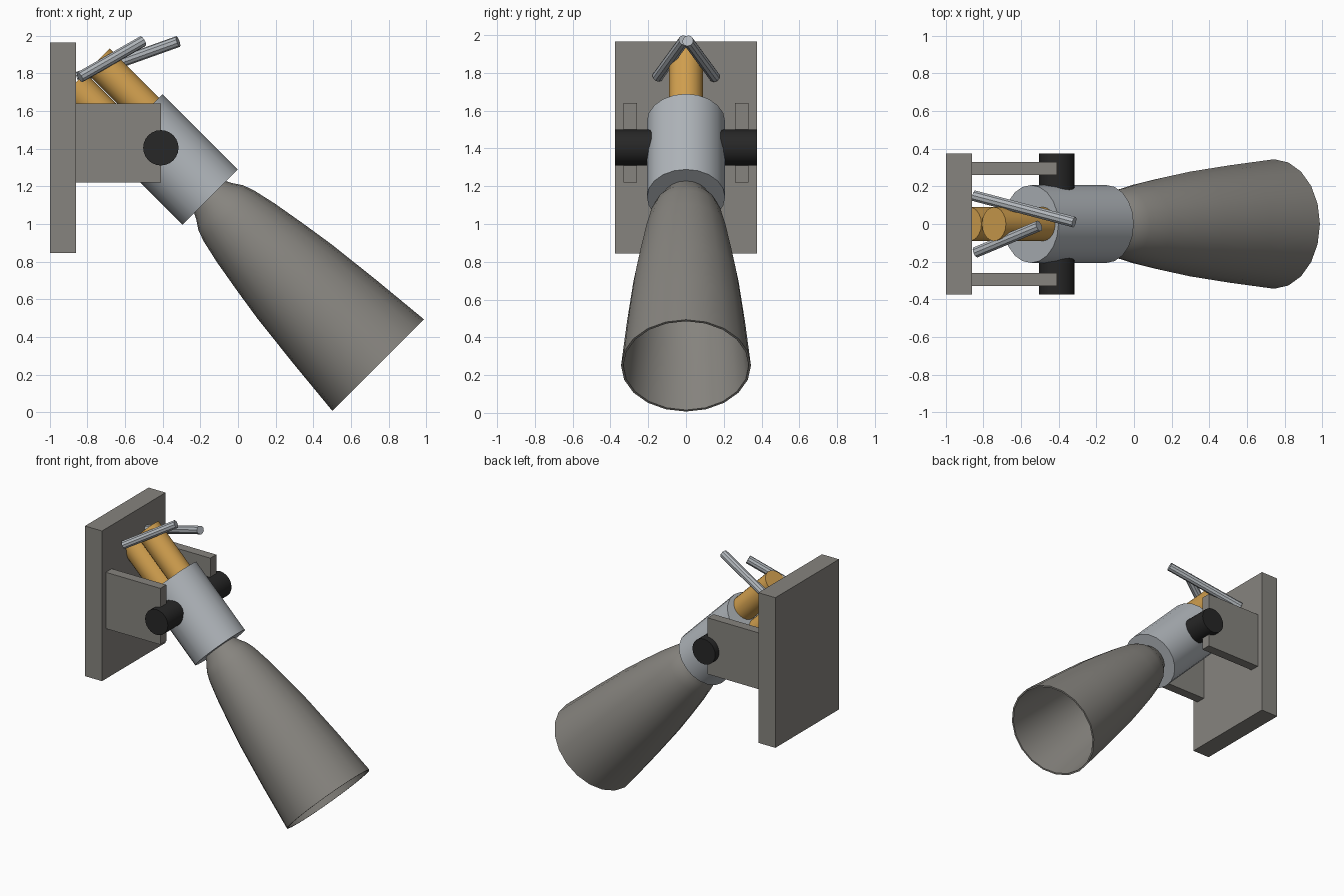
import bpy, bmesh, math
from mathutils import Vector, Matrix

if "Cube" in bpy.data.objects:
    bpy.data.objects.remove(bpy.data.objects["Cube"])


def material(name, rgb):
    m = bpy.data.materials.new(name)
    m.use_nodes = True
    m.diffuse_color = (*rgb, 1)
    bsdf = next(n for n in m.node_tree.nodes if n.type == 'BSDF_PRINCIPLED')
    bsdf.inputs["Base Color"].default_value = (*rgb, 1)
    return m


GREY = material("warm grey metal", (0.24, 0.23, 0.21))
SILVER = material("light silver", (0.44, 0.47, 0.50))
COPPER = material("copper orange", (0.66, 0.36, 0.08))
BLACK = material("black rubber", (0.02, 0.02, 0.02))


def finish(name, bm, mat, smooth=False):
    bmesh.ops.recalc_face_normals(bm, faces=bm.faces)
    mesh = bpy.data.meshes.new(name)
    bm.to_mesh(mesh)
    bm.free()
    mesh.materials.append(mat)
    ob = bpy.data.objects.new(name, mesh)
    bpy.context.collection.objects.link(ob)
    if smooth:
        bpy.ops.object.select_all(action='DESELECT')
        bpy.context.view_layer.objects.active = ob
        ob.select_set(True)
        bpy.ops.object.shade_smooth_by_angle(angle=math.radians(35))
    return ob


def box(name, lo, hi, mat):
    lo, hi = Vector(lo), Vector(hi)
    bm = bmesh.new()
    size = Matrix.Diagonal((*(hi - lo), 1))
    bmesh.ops.create_cube(bm, size=1, matrix=Matrix.Translation((lo + hi) / 2) @ size)
    return finish(name, bm, mat)


def rod(name, start, end, radius, mat, sides=20):
    start, end = Vector(start), Vector(end)
    axis = end - start
    place = Matrix.Translation((start + end) / 2) @ axis.to_track_quat('Z', 'Y').to_matrix().to_4x4()
    bm = bmesh.new()
    bmesh.ops.create_cone(bm, cap_ends=True, segments=sides, radius1=radius,
                          radius2=radius, depth=axis.length, matrix=place)
    return finish(name, bm, mat, True)


def lathe(name, profile, place, mat, sides=20):
    """Closed profile of (distance along axis, radius) turned around local z."""
    bm = bmesh.new()
    rings = []
    for i in range(sides):
        a = math.tau * i / sides
        rings.append([bm.verts.new(place @ Vector((r * math.cos(a), r * math.sin(a), t)))
                      for t, r in profile])
    n = len(profile)
    for i in range(sides):
        a, b = rings[i], rings[(i + 1) % sides]
        for j in range(n):
            k = (j + 1) % n
            bm.faces.new((a[j], a[k], b[k], b[j]))
    return finish(name, bm, mat, True)


# Engine axis: tilted down at 45 degrees through the pivot
PIVOT = Vector((-0.41, 0, 1.405))
AXIS = Vector((1, 0, -1)).normalized()
ACROSS = Vector((1, 0, 1)).normalized()


def along(t, offset=0):
    return PIVOT + AXIS * t + ACROSS * offset


# Wall mount and its two brackets
box("mounting_plate", (-1, -0.375, 0.845), (-0.86, 0.375, 1.965), GREY)
for side, y in (("left", 0.295), ("right", -0.295)):
    box(side + "_bracket", (-0.86, y - 0.035, 1.22), (-0.41, y + 0.035, 1.64), GREY)

# Pivot pin through the chamber
rod("pivot_pin", (-0.41, -0.375, 1.405), (-0.41, 0.375, 1.405), 0.094, BLACK, 24)

# Combustion chamber and the two feed pipes
rod("chamber", along(-0.195), along(0.371), 0.207, SILVER)
for label, offset in (("upper", 0.092), ("lower", -0.092)):
    rod(label + "_feed_pipe", along(-0.565, offset), along(-0.15, offset), 0.09, COPPER)

# Thin-walled bell nozzle, open at the exit
outer = [(0.36, 0.115), (0.40, 0.135), (0.45, 0.168), (0.51, 0.19), (0.64, 0.219),
         (0.82, 0.25), (1.0, 0.278), (1.3, 0.312), (1.633, 0.344)]
inner = [(t, r - 0.012) for t, r in reversed(outer)]
frame = Matrix.Translation(PIVOT) @ AXIS.to_track_quat('Z', 'Y').to_matrix().to_4x4()
lathe("nozzle", outer + inner, frame, GREY)

# Two slanted control rods above the pipes
rod("left_control_rod", (-0.85, 0.15, 1.78), (-0.318, 0.01, 1.97), 0.03, SILVER, 10)
rod("right_control_rod", (-0.84, -0.15, 1.78), (-0.505, -0.01, 1.972), 0.03, SILVER, 10)
